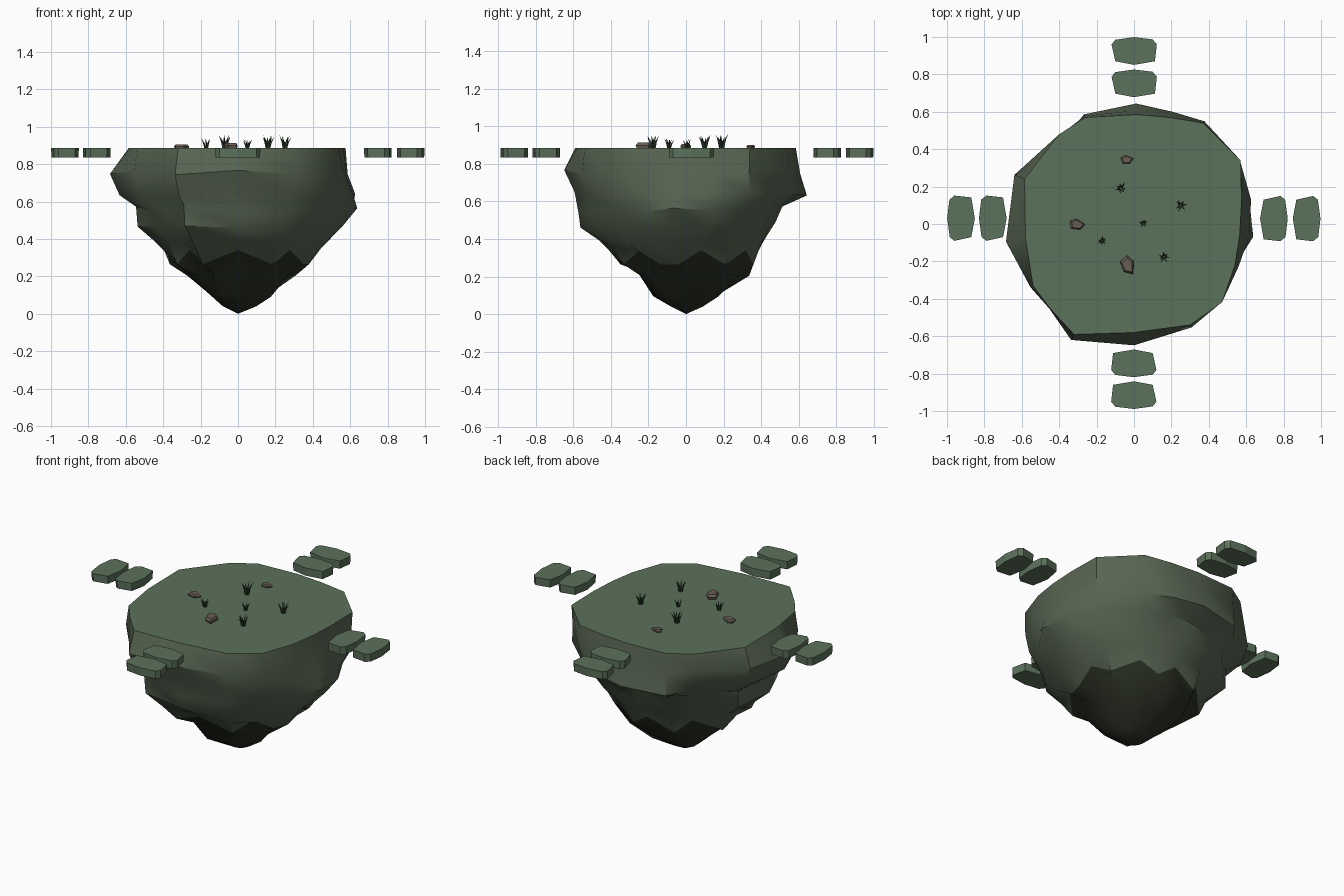
import bpy, bmesh, math, random
from math import sin, cos, pi, radians
from mathutils import Vector, Matrix

if "Cube" in bpy.data.objects:
    bpy.data.objects.remove(bpy.data.objects["Cube"])

random.seed(4)
TOP = 0.885


def material(name, rgb):
    m = bpy.data.materials.new(name)
    m.diffuse_color = (*rgb, 1)
    m.use_nodes = True
    m.node_tree.nodes["Principled BSDF"].inputs["Base Color"].default_value = m.diffuse_color
    return m


MOSS = material("moss", (0.105, 0.165, 0.105))
CLIFF = material("cliff", (0.098, 0.132, 0.085))
DARK = material("dark_rock", (0.024, 0.031, 0.018))
PEBBLE = material("pebble_stone", (0.14, 0.11, 0.085))
GRASS = material("grass", (0.03, 0.06, 0.03))


def finish(name, bm, mats):
    bmesh.ops.recalc_face_normals(bm, faces=bm.faces)
    me = bpy.data.meshes.new(name)
    bm.to_mesh(me)
    bm.free()
    for m in mats:
        me.materials.append(m)
    ob = bpy.data.objects.new(name, me)
    bpy.context.collection.objects.link(ob)
    return ob


def bridge(bm, a, b, mat=0):
    n = len(a)
    for i in range(n):
        j = (i + 1) % n
        bm.faces.new((a[i], a[j], b[j], b[i])).material_index = mat


def slab(name, outline, rings, place, mats):
    """Stack of scaled copies of an outline; rings = (z, scale)."""
    bm = bmesh.new()
    loops = [[bm.verts.new(place @ Vector((x * s, y * s, z))) for x, y in outline]
             for z, s in rings]
    for a, b in zip(loops, loops[1:]):
        bridge(bm, a, b)
    bm.faces.new(loops[0])
    bm.faces.new(loops[-1])
    return finish(name, bm, mats)


# Floating island: flat top outline, shrunk downward by a profile per compass side
outline = [(.565, -.06), (.575, .12), (.57, .34), (.37, .54), (.19, .57), (.01, .585),
           (-.26, .57), (-.40, .48), (-.585, .24), (-.58, -.08), (-.54, -.33),
           (-.45, -.45), (-.32, -.59), (0, -.58), (.30, -.54), (.47, -.42), (.54, -.22)]
# z, reach towards east, north, west, south, then shrink of the diagonals
profile = [(.76, .60, .605, .69, .65, 0), (.64, .64, .65, .645, .60, .05),
           (.56, .66, .51, .55, .58, .11), (.47, .57, .48, .55, .575, .14),
           (.38, .48, .42, .44, .465, .13), (.30, .40, .375, .38, .38, .11),
           (.22, .31, .33, .27, .27, .06), (.11, .18, .20, .18, .18, .05),
           (.04, .10, .09, .08, .08, 0)]
bm = bmesh.new()
loops = [[bm.verts.new((x, y, TOP)) for x, y in outline]]
for z, e, n, w, s, f in profile:
    ring = []
    for i, (x, y) in enumerate(outline):
        a = math.atan2(y, x)
        c2, s2 = cos(a) ** 2, sin(a) ** 2
        k = ((e if x > 0 else w) * c2 + (n if y > 0 else s) * s2) / .582
        if k > 1:
            k = 1 + (k - 1) * cos(2 * a) ** 2
        k *= (1 - f * sin(2 * a) ** 2) * random.uniform(.98, 1.015)
        dz = random.uniform(-.02, .02) if z > .1 else 0
        if z == .30:
            dz = .04 if i % 2 else -.035
        ring.append(bm.verts.new((x * k, y * k, z + dz)))
    loops.append(ring)
for i, (a, b) in enumerate(zip(loops, loops[1:])):
    bridge(bm, a, b, 2 if i >= 6 else 1)
bm.faces.new(loops[0]).material_index = 0
tip = bm.verts.new((0, 0, 0))
last = loops[-1]
for i in range(len(last)):
    bm.faces.new((last[i], last[(i + 1) % len(last)], tip)).material_index = 2
island = finish("floating_island", bm, [MOSS, CLIFF, DARK])
bpy.context.view_layer.objects.active = island
island.select_set(True)
bpy.ops.object.shade_smooth_by_angle(angle=radians(38))
island.select_set(False)

# Stepping stones: two on each side
stone = [(-.10, .06), (0, .074), (.10, .062), (.122, .035), (.112, -.055),
         (0, -.074), (-.10, -.055), (-.12, .035)]
sides = {"east": (-90, [(.748, .03), (.923, .03)]), "west": (90, [(-.755, .03), (-.925, .03)]),
         "north": (0, [(0, .752), (0, .925)]), "south": (180, [(0, -.745), (0, -.915)])}
for side, (deg, spots) in sides.items():
    for i, (x, y) in enumerate(spots):
        place = Matrix.Translation((x, y, 0)) @ Matrix.Rotation(radians(deg), 4, 'Z')
        slab(f"stepping_stone_{side}_{i + 1}", stone, [(.835, .98), (TOP, 1)], place, [MOSS])

# Pebbles lying on the top
pebble = [(-.042, .018), (-.008, .03), (.04, 0), (.012, -.028), (-.036, -.022)]
for i, (x, y, deg, size, h) in enumerate([(-.30, -.002, 0, 1, .02), (-.03, -.225, -60, 1.25, .028),
                                         (-.035, .345, 10, .82, .016)]):
    place = (Matrix.Translation((x, y, TOP)) @ Matrix.Rotation(radians(deg), 4, 'Z')
             @ Matrix.Diagonal((size, size, 1, 1)))
    slab(f"pebble_{i + 1}", pebble, [(-.004, .85), (h * .5, 1), (h, .75)], place, [PEBBLE])

# Grass tufts: thin blades fanning outward
for t, (x, y, h) in enumerate([(.25, .10, .07), (-.07, .19, .075), (.05, .005, .05),
                               (-.17, -.09, .055), (.16, -.175, .07)]):
    bm = bmesh.new()
    for b in range(7):
        a = 2 * pi * b / 7 + random.uniform(-.3, .3)
        lean = h * random.uniform(.25, .45)
        d = Vector((cos(a), sin(a), 0))
        root = Vector((x, y, TOP - .003)) + d * h * .1
        base = [bm.verts.new(root + Vector((cos(a + q), sin(a + q), 0)) * h * .08)
                for q in (0, 2 * pi / 3, 4 * pi / 3)]
        mid = [bm.verts.new(v.co + d * lean * .3 + Vector((0, 0, h * .5))) for v in base]
        point = bm.verts.new(root + d * lean + Vector((0, 0, h * random.uniform(.85, 1.05))))
        bridge(bm, base, mid)
        bm.faces.new(base)
        for i in range(3):
            bm.faces.new((mid[i], mid[(i + 1) % 3], point))
    finish(f"grass_tuft_{t + 1}", bm, [GRASS])
